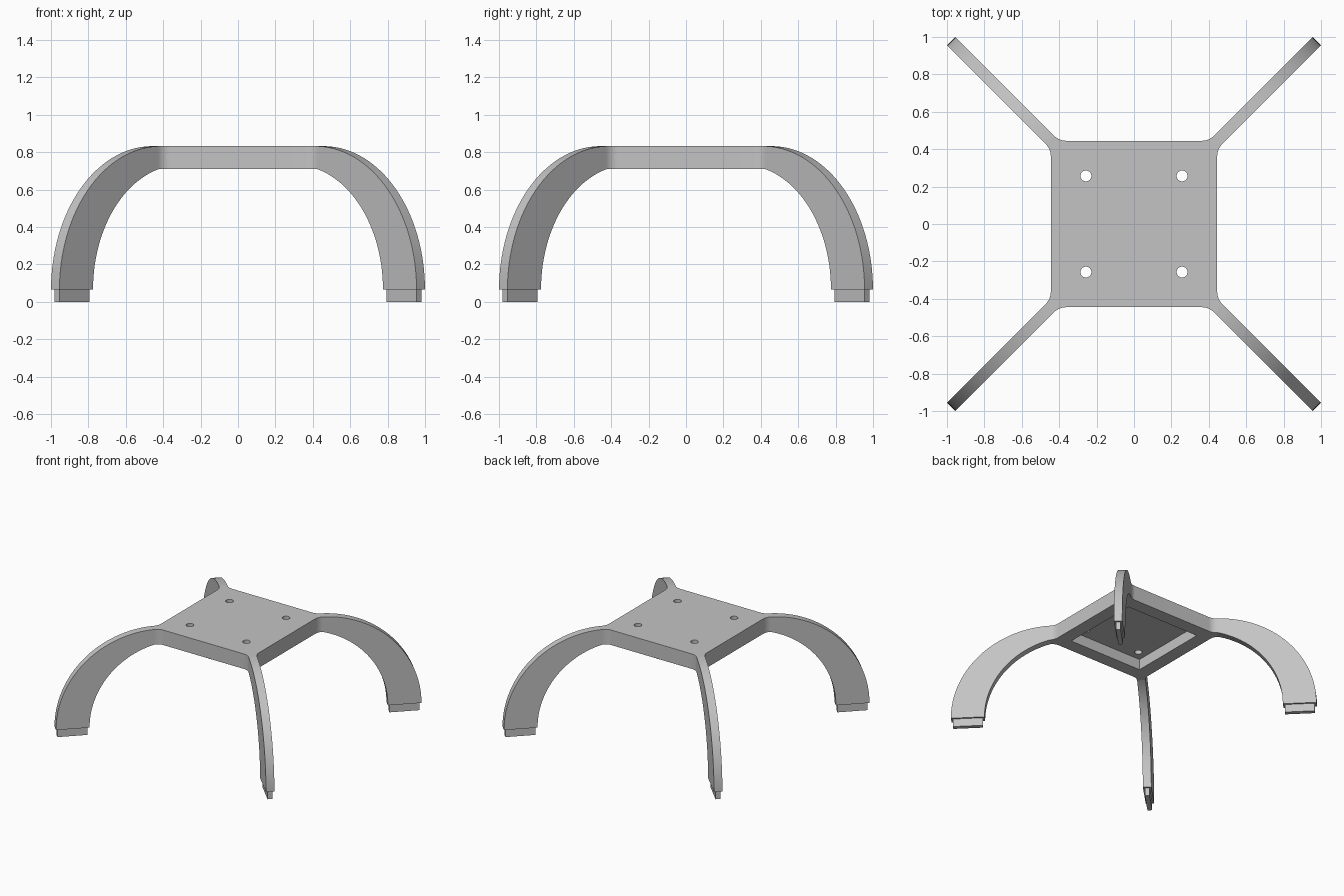
import bpy, bmesh, math
from mathutils import Matrix, Vector

if "Cube" in bpy.data.objects:
    bpy.data.objects.remove(bpy.data.objects["Cube"], do_unlink=True)

grey = bpy.data.materials.new("plain_grey")
grey.use_nodes = True
grey.diffuse_color = (0.55, 0.55, 0.55, 1)
grey.node_tree.nodes["Principled BSDF"].inputs["Base Color"].default_value = grey.diffuse_color

HALF = 0.445                  # half side of the plate
TOP, UNDER = 0.832, 0.709     # plate heights
SLOT = 0.045                  # diagonal offset of the arm edges
ARM = SLOT / math.sqrt(2)     # half thickness of an arm
FOOT = 0.065                  # height of the foot pads
R_OUT, R_IN = 1.382, 1.128    # radial extent of a leg at its base
FILLET = 0.036                # tangent length of the corner fillets
SEAM = (2 * HALF - SLOT) / math.sqrt(2) + FILLET   # where leg meets plate


def make_object(name, bm):
    bmesh.ops.recalc_face_normals(bm, faces=bm.faces[:])
    mesh = bpy.data.meshes.new(name)
    bm.to_mesh(mesh)
    bm.free()
    mesh.materials.append(grey)
    ob = bpy.data.objects.new(name, mesh)
    bpy.context.collection.objects.link(ob)
    return ob


def activate(ob):
    bpy.ops.object.select_all(action='DESELECT')
    ob.select_set(True)
    bpy.context.view_layer.objects.active = ob


def add_box(bm, centre, size):
    m = Matrix.Translation(centre) @ Matrix.Diagonal((*size, 1))
    bmesh.ops.create_cube(bm, size=1, matrix=m)


def cut(ob, bm):
    cutter = make_object("cutter", bm)
    cutter.hide_render = True
    activate(ob)
    mod = ob.modifiers.new("cut", 'BOOLEAN')
    mod.operation, mod.solver, mod.object = 'DIFFERENCE', 'EXACT', cutter
    bpy.ops.object.modifier_apply(modifier=mod.name)
    bpy.data.objects.remove(cutter, do_unlink=True)


# Plate outline: one filleted corner, turned four times
radius = FILLET / math.tan(math.pi / 8)
cx, cy = HALF - SLOT - FILLET, HALF + radius
side = []
for i in range(9):
    a = math.pi / 4 * i / 8
    side.append((cx + radius * math.sin(a), cy - radius * math.cos(a)))
corner = side + [(y, x) for x, y in reversed(side)]
outline = []
for k in range(4):
    outline += corner
    corner = [(y, -x) for x, y in corner]

bm = bmesh.new()
face = bm.faces.new([bm.verts.new((x, y, UNDER)) for x, y in outline])
extruded = bmesh.ops.extrude_face_region(bm, geom=[face])["geom"]
bmesh.ops.translate(bm, vec=(0, 0, TOP - UNDER),
                    verts=[v for v in extruded if isinstance(v, bmesh.types.BMVert)])
plate = make_object("plate", bm)

# Pocket under the plate
bm = bmesh.new()
pocket_top = TOP - 0.035
add_box(bm, (0, 0, pocket_top - 0.1), (0.67, 0.67, 0.2))
cut(plate, bm)

# Four screw holes
bm = bmesh.new()
for sx in (-1, 1):
    for sy in (-1, 1):
        bmesh.ops.create_cone(bm, cap_ends=True, segments=32, radius1=0.029, radius2=0.029,
                              depth=0.3, matrix=Matrix.Translation((sx * 0.257, sy * 0.257, TOP)))
cut(plate, bm)


def arc(r_base, z_seam, n=32):
    """Circle that is vertical at the base and passes through the seam."""
    h = z_seam - FOOT
    c = (r_base ** 2 - SEAM ** 2 - h ** 2) / (2 * (r_base - SEAM))
    rad = r_base - c
    end = math.atan2(h, SEAM - c)
    return [(c + rad * math.cos(end * i / n), FOOT + rad * math.sin(end * i / n))
            for i in range(n + 1)]


# Curved legs with inset foot pads
parts = [plate]
names = ("back_left", "back_right", "front_right", "front_left")
for k, name in enumerate(names):
    turn = Matrix.Rotation(math.pi / 4 + k * math.pi / 2, 4, 'Z')
    bm = bmesh.new()
    rings = []
    for (ro, zo), (ri, zi) in zip(arc(R_OUT, TOP), arc(R_IN, UNDER)):
        corners = ((ro, -ARM, zo), (ro, ARM, zo), (ri, ARM, zi), (ri, -ARM, zi))
        rings.append([bm.verts.new(turn @ Vector(p)) for p in corners])
    for a, b in zip(rings, rings[1:]):
        for i in range(4):
            j = (i + 1) % 4
            bm.faces.new((a[i], a[j], b[j], b[i]))
    bm.faces.new(rings[0])
    bm.faces.new(rings[-1])
    parts.append(make_object(name + "_leg", bm))

    bm = bmesh.new()
    inset = 0.014
    add_box(bm, ((R_OUT + R_IN) / 2, 0, FOOT / 2),
            (R_OUT - R_IN - 2 * inset, 2 * (ARM - inset), FOOT))
    bm.transform(turn)
    parts.append(make_object(name + "_foot_pad", bm))

for ob in parts:
    activate(ob)
    bpy.ops.object.shade_smooth_by_angle(angle=math.radians(30))
